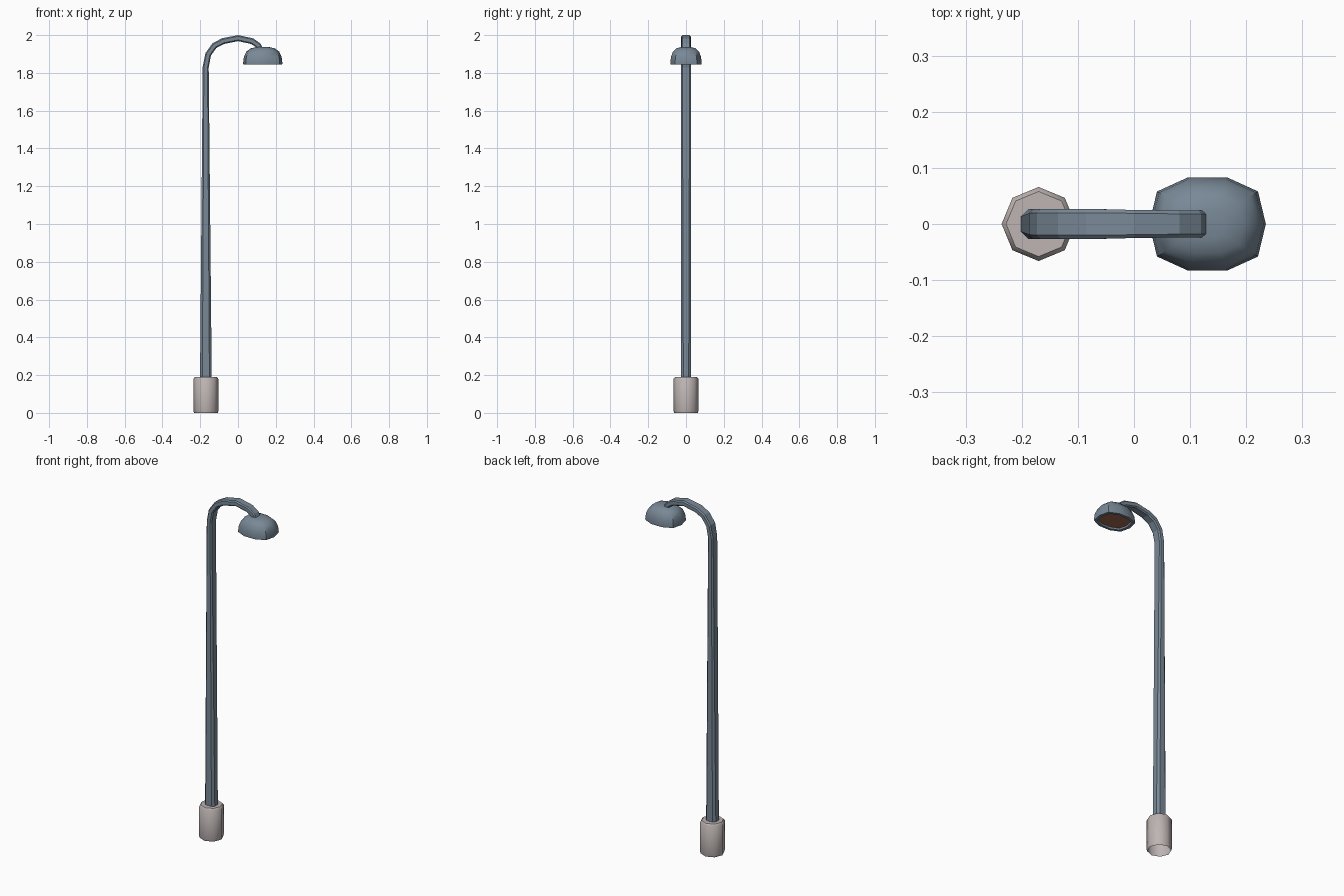
import bpy, math
from mathutils import Vector

if "Cube" in bpy.data.objects:
    bpy.data.objects.remove(bpy.data.objects["Cube"])


def material(name, rgb):
    m = bpy.data.materials.new(name)
    m.diffuse_color = (*rgb, 1)
    m.use_nodes = True
    m.node_tree.nodes["Principled BSDF"].inputs["Base Color"].default_value = m.diffuse_color
    return m


slate = material("slate metal", (0.19, 0.25, 0.31))
stone = material("pale concrete", (0.51, 0.46, 0.45))
amber = material("amber lens", (0.35, 0.14, 0.08))


def loft(name, rings, mats, cap_start=True, cap_end=True, smooth=None):
    """Skin a list of equal-sized rings; optional caps at both ends."""
    n = len(rings[0])
    verts = [tuple(v) for r in rings for v in r]
    faces = [(k * n + i, k * n + (i + 1) % n, (k + 1) * n + (i + 1) % n, (k + 1) * n + i)
             for k in range(len(rings) - 1) for i in range(n)]
    if cap_start:
        faces.append(tuple(reversed(range(n))))
    if cap_end:
        faces.append(tuple((len(rings) - 1) * n + i for i in range(n)))
    me = bpy.data.meshes.new(name)
    me.from_pydata(verts, [], faces)
    for m in mats:
        me.materials.append(m)
    ob = bpy.data.objects.new(name, me)
    bpy.context.collection.objects.link(ob)
    if smooth:
        bpy.ops.object.select_all(action='DESELECT')
        ob.select_set(True)
        bpy.context.view_layer.objects.active = ob
        bpy.ops.object.shade_smooth_by_angle(angle=math.radians(smooth))
    return ob


# Octagonal footing, open underneath, chamfered at the top
PX = -0.17


def octagon(r, z):
    return [(PX + r * math.cos(i * math.pi / 4), r * math.sin(i * math.pi / 4), z) for i in range(8)]


loft("footing", [octagon(0.063, 0), octagon(0.066, 0.01), octagon(0.066, 0.18), octagon(0.058, 0.19)],
     [stone], cap_start=False, smooth=46)

# Pole and curved arm: chamfered bar swept along a bent path
# each entry: x, z, half thickness, half width, flat half width
path = [(-0.17, 0.185, 0.031, 0.027, 0.014), (-0.171, 1.83, 0.016, 0.026, 0.019),
        (-0.158, 1.898, 0.016, 0.027, 0.020), (-0.125, 1.944, 0.016, 0.027, 0.020),
        (-0.08, 1.968, 0.016, 0.027, 0.020), (0.0, 1.984, 0.016, 0.025, 0.019),
        (0.075, 1.968, 0.016, 0.024, 0.018), (0.108, 1.945, 0.015, 0.024, 0.018),
        (0.122, 1.915, 0.015, 0.023, 0.018)]
rings = []
for k, (x, z, t, w, f) in enumerate(path):
    p = Vector((x, 0, z))
    nxt = Vector((path[min(k + 1, len(path) - 1)][0], 0, path[min(k + 1, len(path) - 1)][1]))
    prv = Vector((path[max(k - 1, 0)][0], 0, path[max(k - 1, 0)][1]))
    d = ((nxt - p).normalized() + (p - prv).normalized()).normalized()
    side = Vector((d.z, 0, -d.x))
    s = t * 0.6
    prof = [(t, -f), (t, f), (s, w), (-s, w), (-t, f), (-t, -f), (-s, -w), (s, -w)]
    rings.append([p + side * a + Vector((0, b, 0)) for a, b in prof])
loft("pole_and_arm", rings, [slate])

# Ten-sided lamp shade: outer dome, underside rim and recess
CX = 0.131
quarter = [(0.104, 0), (0.09, 0.058), (0.035, 0.083)]
outline = (quarter + [(-x, y) for x, y in reversed(quarter)]
           + [(-x, -y) for x, y in quarter[1:]] + [(x, -y) for x, y in reversed(quarter[1:])])


def shade_ring(s, z):
    return [(CX + x * s, y * s, z) for x, y in outline]


profile = [(0.80, 1.862), (0.82, 1.845), (0.99, 1.845), (1.0, 1.852), (0.96, 1.884),
           (0.84, 1.912), (0.62, 1.930), (0.30, 1.937)]
loft("lamp_shade", [shade_ring(s, z) for s, z in profile], [slate], cap_start=False, smooth=45)

# Glowing lens set into the underside
loft("lens", [shade_ring(0.81, 1.855), shade_ring(0.81, 1.861)], [amber])
